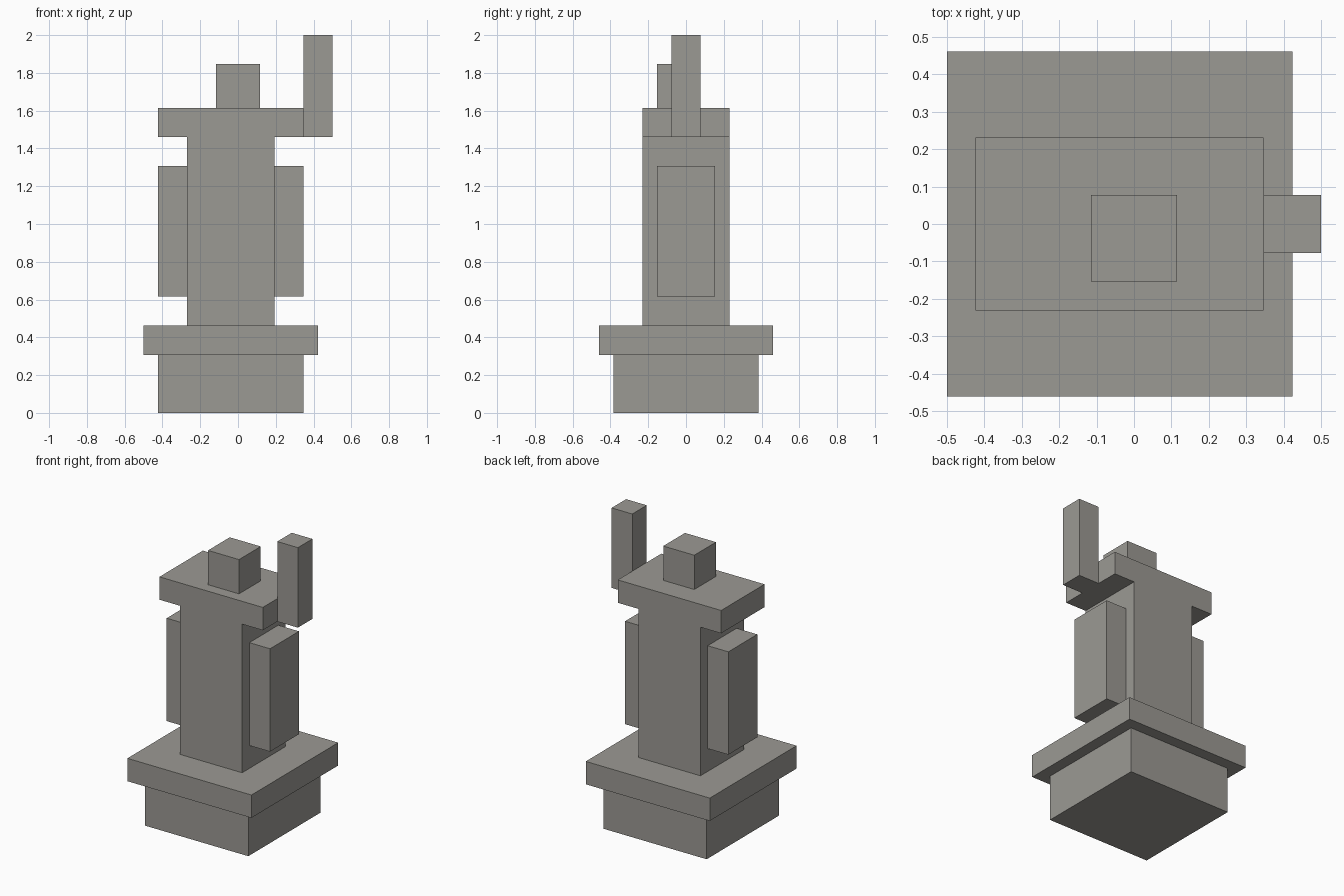
import bpy
import bmesh

cube = bpy.data.objects.get("Cube")
if cube:
    bpy.data.objects.remove(cube, do_unlink=True)

U = 2 / 26      # the design sits on a 26-step block grid
AXIS = -0.5     # statue axis, in grid steps

stone = bpy.data.materials.new("warm_grey_stone")
stone.use_nodes = True
COLOUR = (0.33, 0.32, 0.295, 1)
stone.diffuse_color = COLOUR
stone.node_tree.nodes["Principled BSDF"].inputs["Base Color"].default_value = COLOUR


def extrude(name, outline, axis, start, end):
    """Extrude a closed outline along y ('y') or z ('z'), in grid steps."""
    bm = bmesh.new()
    if axis == 'z':
        points = [(a, b, start) for a, b in outline]
        move = (0, 0, (end - start) * U)
    else:
        points = [(a, start, b) for a, b in outline]
        move = (0, (end - start) * U, 0)
    face = bm.faces.new([bm.verts.new([c * U for c in p]) for p in points])
    top = bmesh.ops.extrude_face_region(bm, geom=[face])["geom"]
    bmesh.ops.translate(bm, vec=move,
                        verts=[g for g in top if isinstance(g, bmesh.types.BMVert)])
    bmesh.ops.recalc_face_normals(bm, faces=bm.faces)
    mesh = bpy.data.meshes.new(name)
    bm.to_mesh(mesh)
    bm.free()
    mesh.materials.append(stone)
    obj = bpy.data.objects.new(name, mesh)
    bpy.context.collection.objects.link(obj)
    return obj


def block(name, x, y, width, depth, bottom, top):
    """Upright block centred on x, y."""
    w, d = width / 2, depth / 2
    outline = [(x - w, y - d), (x + w, y - d), (x + w, y + d), (x - w, y + d)]
    return extrude(name, outline, 'z', bottom, top)


# Pedestal
block("plinth", AXIS, 0, 10, 10, 0, 4)
block("pedestal_slab", AXIS, 0, 12, 12, 4, 6)

# Torso and shoulders as one T-shaped profile
half = [(3, 6), (3, 19), (5, 19), (5, 21)]
outline = [(AXIS + x, z) for x, z in half]
outline += [(AXIS - x, z) for x, z in reversed(half)]
extrude("torso_and_shoulders", outline, 'y', -3, 3)

# Side panels
for side, name in ((1, "left_side_panel"), (-1, "right_side_panel")):
    block(name, AXIS + side * 4, 0, 2, 4, 8, 17)

# Head, set slightly forward
block("head", 0, -0.5, 3, 3, 21, 24)

# Raised arm at the end of the left shoulder
block("raised_left_arm", 5.5, 0, 2, 2, 19, 26)
